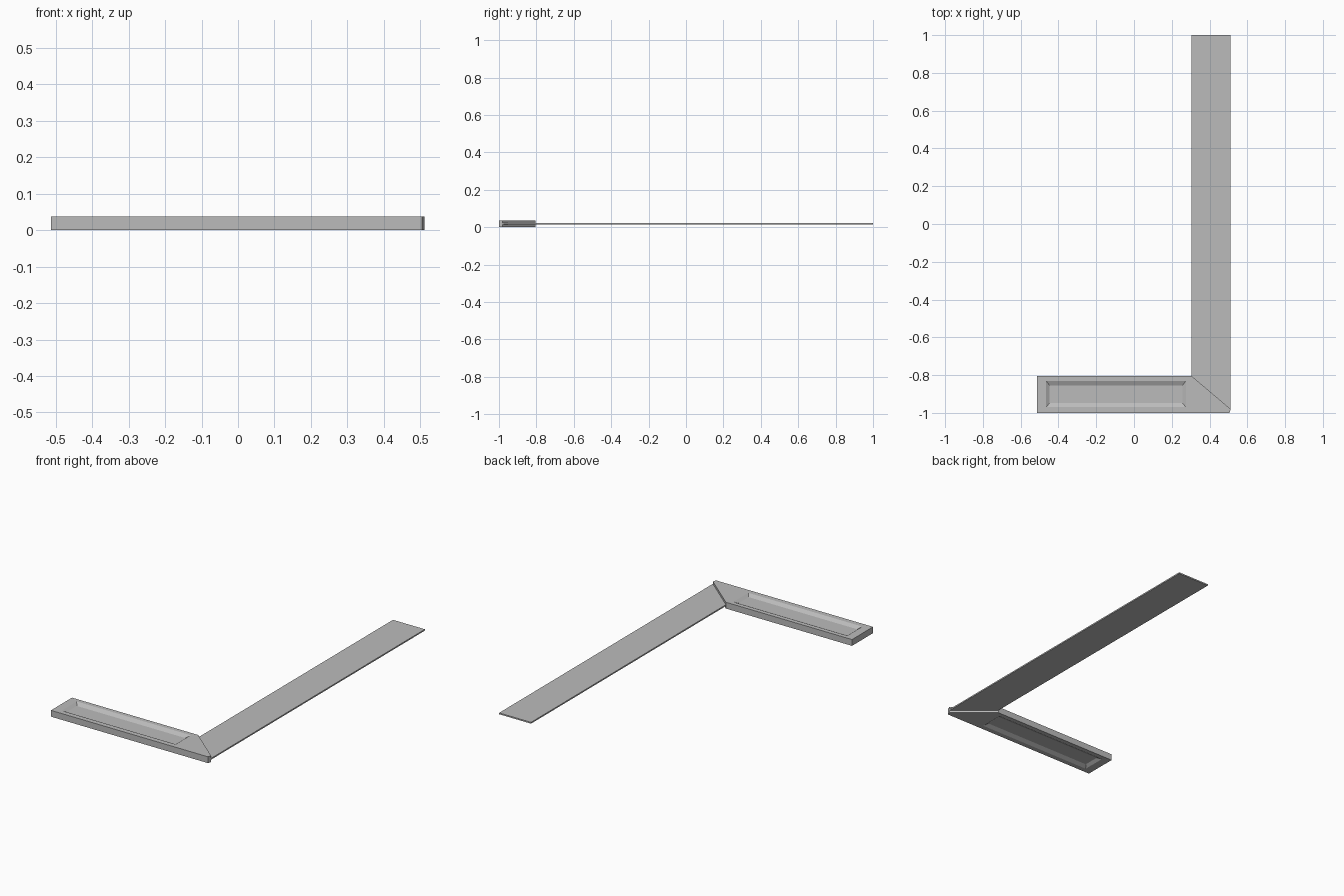
import bpy, bmesh

cube = bpy.data.objects.get("Cube")
if cube:
    bpy.data.objects.remove(cube, do_unlink=True)

HEIGHT = 0.037       # stock thickness
RECESS = 0.012       # depth of the panel on each side
BLADE = 0.008        # blade thickness
MID = HEIGHT / 2

steel = bpy.data.materials.new("steel grey")
steel.use_nodes = True
grey = (0.5, 0.5, 0.5, 1)
steel.diffuse_color = grey
steel.node_tree.nodes["Principled BSDF"].inputs["Base Color"].default_value = grey


def finish(bm, name):
    bmesh.ops.recalc_face_normals(bm, faces=bm.faces)
    mesh = bpy.data.meshes.new(name)
    bm.to_mesh(mesh)
    bm.free()
    mesh.materials.append(steel)
    obj = bpy.data.objects.new(name, mesh)
    bpy.context.collection.objects.link(obj)
    return obj


def ring(bm, points, z):
    return [bm.verts.new((x, y, z)) for x, y in points]


def rectangle(x0, x1, y0, y1):
    return [(x0, y0), (x1, y0), (x1, y1), (x0, y1)]


# Stock: mitred block with a sloped recess in its top and bottom
outline = [(-0.513, -1), (0.505, -1), (0.512, -0.98), (0.305, -0.805), (-0.513, -0.805)]
rim = rectangle(-0.465, 0.275, -0.97, -0.83)
floor = rectangle(-0.447, 0.257, -0.948, -0.855)

bm = bmesh.new()
edges = []
for z, side in ((0, 1), (HEIGHT, -1)):
    o = ring(bm, outline, z)
    r = ring(bm, rim, z)
    f = ring(bm, floor, z + side * RECESS)
    # flat border around the recess
    bm.faces.new((o[0], o[1], r[1], r[0]))
    bm.faces.new((o[1], o[2], o[3], r[2], r[1]))
    bm.faces.new((o[3], o[4], r[3], r[2]))
    bm.faces.new((o[4], o[0], r[0], r[3]))
    # sloped walls and floor
    for i in range(4):
        j = (i + 1) % 4
        bm.faces.new((r[i], r[j], f[j], f[i]))
    bm.faces.new(f)
    edges.append(o)
low, high = edges
for i in range(len(low)):
    j = (i + 1) % len(low)
    bm.faces.new((low[i], low[j], high[j], high[i]))
finish(bm, "stock")

# Blade: thin strip meeting the stock along the mitre
bm = bmesh.new()
strip = [(0.305, -0.805), (0.512, -0.98), (0.512, 1), (0.305, 1)]
base = bm.faces.new(ring(bm, strip, MID - BLADE / 2))
new = bmesh.ops.extrude_face_region(bm, geom=[base])["geom"]
bmesh.ops.translate(bm, vec=(0, 0, BLADE),
                    verts=[v for v in new if isinstance(v, bmesh.types.BMVert)])
finish(bm, "blade")
